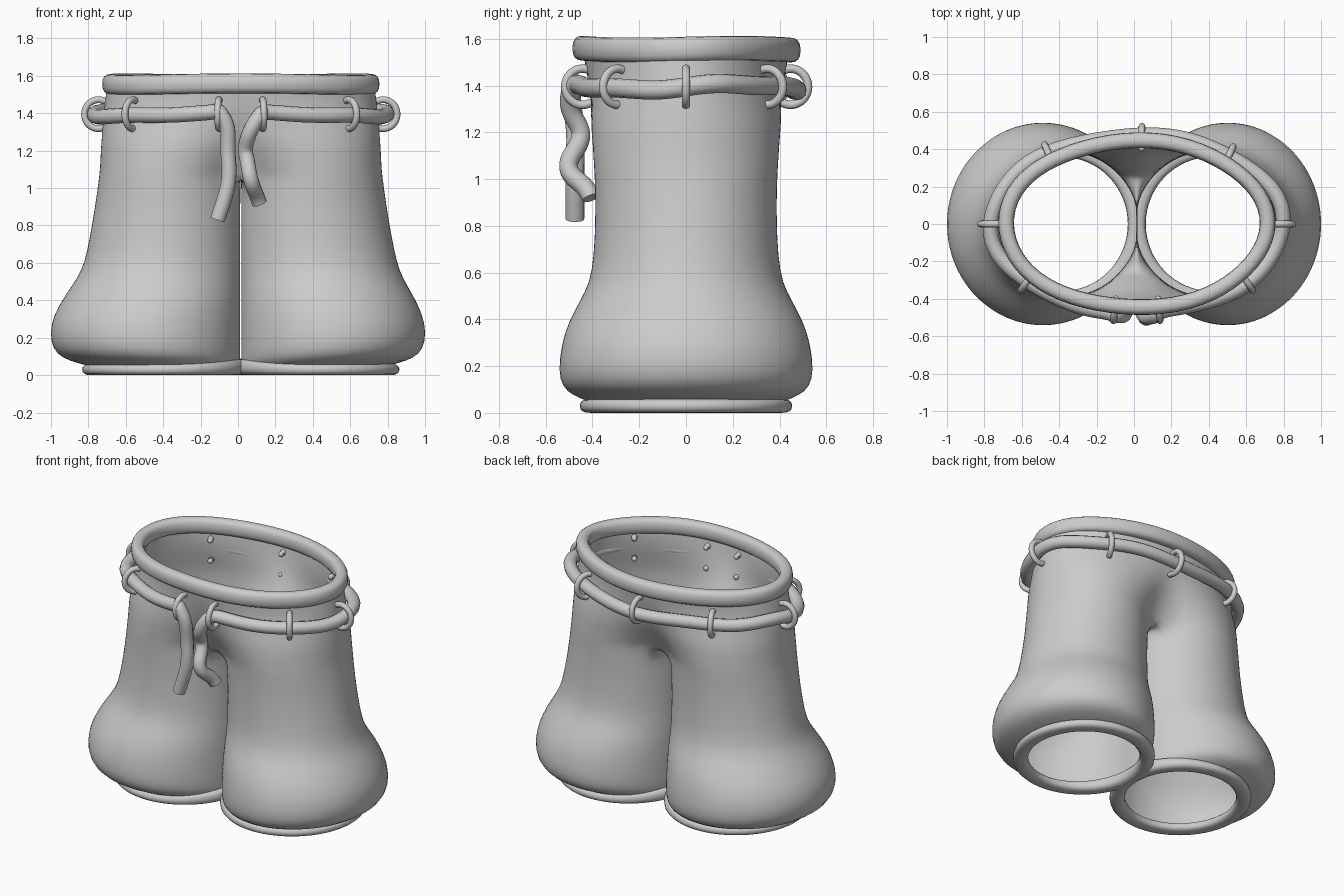
import bpy, bmesh, math
from mathutils import Vector

cube = bpy.data.objects.get("Cube")
if cube:
    bpy.data.objects.remove(cube, do_unlink=True)

CX = 0.015            # sideways position of the centre seam
CROTCH, WAIST = 1.06, 1.42

clay = bpy.data.materials.new("clay_grey")
clay.use_nodes = True
clay.diffuse_color = (0.6, 0.6, 0.6, 1)
clay.node_tree.nodes["Principled BSDF"].inputs["Base Color"].default_value = (0.6, 0.6, 0.6, 1)


def finish(bm, name, subdivide=0):
    bmesh.ops.recalc_face_normals(bm, faces=bm.faces)
    mesh = bpy.data.meshes.new(name)
    bm.to_mesh(mesh)
    bm.free()
    mesh.materials.append(clay)
    mesh.polygons.foreach_set("use_smooth", [True] * len(mesh.polygons))
    obj = bpy.data.objects.new(name, mesh)
    bpy.context.collection.objects.link(obj)
    if subdivide:
        mod = obj.modifiers.new("smooth", "SUBSURF")
        mod.levels = mod.render_levels = subdivide


def skin(bm, rows, closed=False, wrap=False):
    """Bridge rows of points with quads."""
    grid = [[bm.verts.new(p) for p in row] for row in rows]
    n, m = len(grid), len(grid[0])
    for i in range(n if wrap else n - 1):
        for j in range(m if closed else m - 1):
            a, b = grid[i], grid[(i + 1) % n]
            k = (j + 1) % m
            bm.faces.new((a[j], a[k], b[k], b[j]))


def tube(name, points, radius):
    """Round cord following a smooth path."""
    curve = bpy.data.curves.new(name, "CURVE")
    curve.dimensions = "3D"
    curve.bevel_depth = radius
    curve.bevel_resolution = 4
    curve.resolution_u = 4
    curve.use_fill_caps = True
    spline = curve.splines.new("NURBS")
    spline.points.add(len(points) - 1)
    for p, co in zip(spline.points, points):
        p.co = (*co, 1)
    spline.order_u = 3
    spline.use_endpoint_u = True
    curve.materials.append(clay)
    obj = bpy.data.objects.new(name, curve)
    bpy.context.collection.objects.link(obj)


def power(v, e):
    return math.copysign(abs(v) ** e, v)


# Trousers: height, outer reach from the seam, half depth
PROFILE = [(.05, .80, .42), (.075, .90, .485), (.11, .97, .53), (.18, 1.005, .547),
           (.28, 1.0, .535), (.36, .968, .514), (.44, .922, .477), (.52, .87, .43),
           (.6, .835, .402), (.75, .805, .39), (.9, .78, .388), (1.0, .766, .391),
           (CROTCH, .758, .394), (1.1, .754, .397), (1.15, .751, .4), (1.2, .749, .404),
           (1.27, .744, .41), (WAIST, .732, .423), (1.55, .715, .44)]
ARC = math.radians(140)


def leg_point(angle, reach, depth):
    x = reach / 2 - .005 + (reach / 2 + .005) * math.cos(angle)
    return max(x, .003), depth * math.sin(angle)


bm = bmesh.new()
for side in (-1, 1):
    outer, inner = [], []
    for z, reach, depth in PROFILE:
        reach -= side * .015 * min(1, max(0, 2 - z / .3))
        k = min(max((z - CROTCH) / (WAIST - CROTCH), 0), 1)
        section = []
        for i in range(41):
            t = i / 20 - 1
            x, y = leg_point(t * ARC, reach, depth)
            x += (reach * math.cos(t * math.pi / 2) - x) * k
            y += (depth * math.sin(t * math.pi / 2) - y) * k
            if z >= CROTCH and i in (0, 40):
                x = 0
            section.append((x, y))
        fit = depth / max(y for x, y in section)
        outer.append([(CX + side * x, y * fit, z) for x, y in section])
        if z <= CROTCH:
            row = []
            for i in range(13):
                x, y = leg_point(ARC + (2 * math.pi - 2 * ARC) * i / 12, reach, depth)
                row.append((CX + side * (0 if z == CROTCH else x), y * fit, z))
            inner.append(row)
    skin(bm, outer)
    skin(bm, inner)
bmesh.ops.remove_doubles(bm, verts=bm.verts, dist=.0005)
finish(bm, "trousers", 1)


def band(name, centre, radii, half_width, section, wobble):
    """Rolled hem around an ellipse; section gives mid height and half height by angle."""
    rows = []
    for i in range(64):
        a = 2 * math.pi * i / 64
        w = wobble * math.sin(5 * a + 1)
        middle, half_height = section(a)
        row = []
        for j in range(16):
            b = 2 * math.pi * j / 16
            out = half_width * power(math.cos(b), .8) + w
            row.append((centre + (radii[0] + out) * math.cos(a),
                        (radii[1] + out) * math.sin(a),
                        middle + half_height * power(math.sin(b), .8)))
        rows.append(row)
    bm = bmesh.new()
    skin(bm, rows, closed=True, wrap=True)
    finish(bm, name)


# Waistband and leg hems
band("waistband", CX - .003, (.699, .446), .042,
     lambda a: (1.556 + .004 * math.sin(3 * a), .053), .004)
for side, name in ((1, "left_hem"), (-1, "right_hem")):
    def hem_section(a, s=side):
        half = .03 + .014 * max(0, -s * math.cos(a)) ** 1.5
        return half, half
    band(name, CX + side * .4, (.4, .406), .048, hem_section, 0)

# Drawstring: one hanging end, around the waist, other hanging end
left_end = [(.115, -.405, .92), (.10, -.42, .96), (.075, -.5, 1.02), (.06, -.505, 1.08),
            (.05, -.455, 1.15), (.035, -.445, 1.21), (.06, -.505, 1.3), (.12, -.49, 1.4)]
right_end = [(-.105, -.49, 1.42), (-.05, -.49, 1.33), (-.055, -.47, 1.2),
             (-.045, -.475, 1.08), (-.06, -.475, .97), (-.11, -.475, .83)]
around = []
for i in range(41):
    a = math.radians(-80 + 340 * i / 40)
    w = .008 * math.sin(6 * a)
    around.append((CX + (.783 + w) * math.cos(a), (.475 + w) * math.sin(a),
                   1.395 + .012 * math.sin(3 * a) + .006 * math.sin(7 * a)))
tube("drawstring", left_end + around + right_end, .041)

# Belt loops with small rivets inside the waist
rivets = bmesh.new()
for n, degrees in enumerate((-81, -40, 0, 50, 88, 128, 180, 220, 261)):
    a = math.radians(degrees)
    wall = Vector((CX + .734 * math.cos(a), .421 * math.sin(a), 1.395))
    normal = Vector((math.cos(a) / .734, math.sin(a) / .421, 0)).normalized()
    path = []
    for i in range(17):
        b = math.radians(-118 + 236 * i / 16)
        path.append(wall + normal * (.027 + .075 * math.cos(b)) + Vector((0, 0, .078 * math.sin(b))))
    tube(f"belt_loop_{n + 1}", path, .018)
    for end in (path[0], path[-1]):
        ball = bmesh.ops.create_uvsphere(rivets, u_segments=12, v_segments=8, radius=.017)
        bmesh.ops.translate(rivets, verts=ball["verts"], vec=end - normal * .008)
finish(rivets, "loop_rivets")
